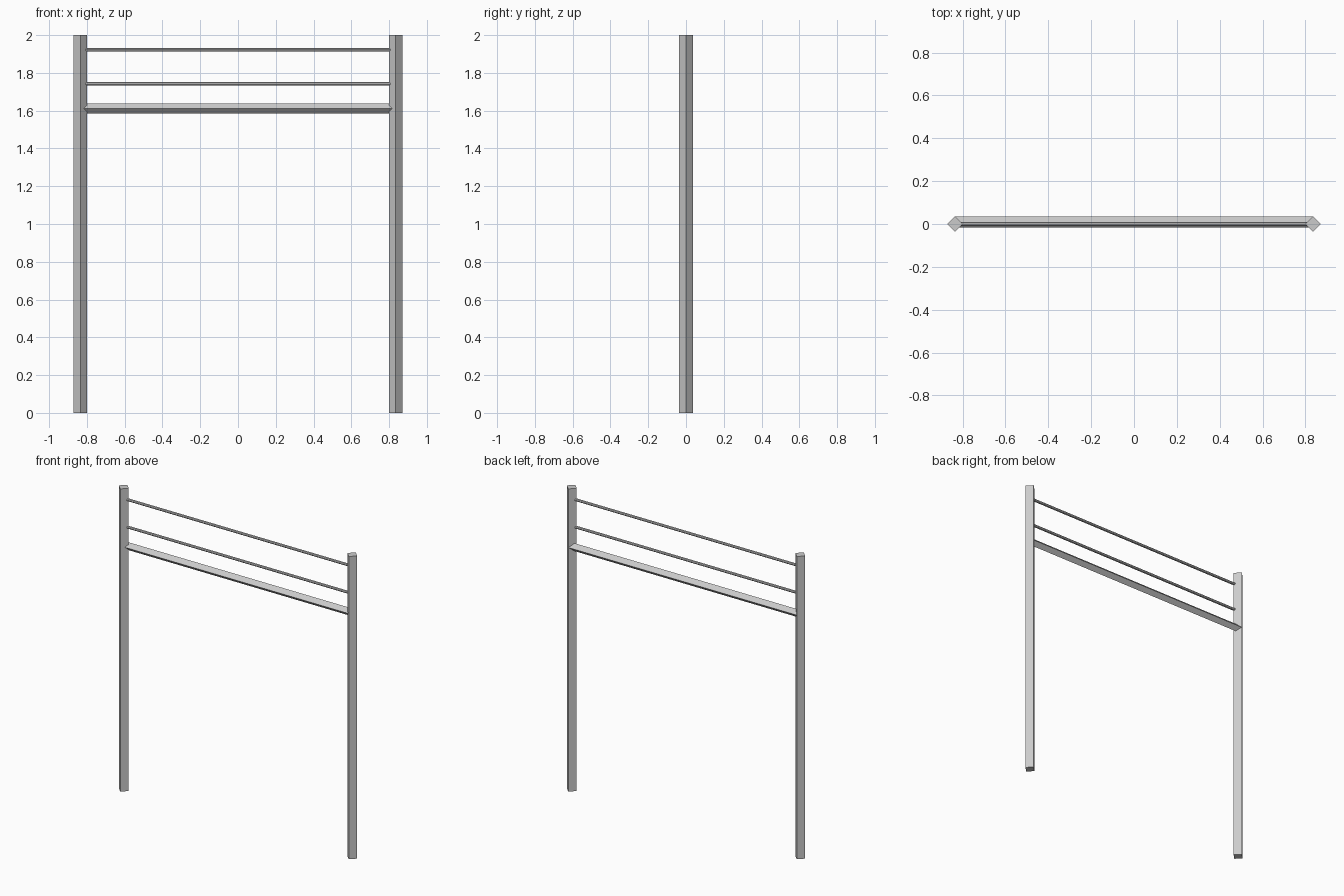
import bpy, math

if "Cube" in bpy.data.objects:
    bpy.data.objects.remove(bpy.data.objects["Cube"])

def bar(name, loc, radius, length, sides, along_x=False):
    # prism with corners pointing along the axes
    bpy.ops.mesh.primitive_cylinder_add(vertices=sides, radius=radius, depth=length, location=loc,
                                        rotation=(0, math.pi / 2 if along_x else 0, 0))
    bpy.context.object.name = name

# upright posts, square section turned 45 degrees
for side, x in (("left", -0.835), ("right", 0.835)):
    bar(side + "_post", (x, 0, 1), 0.036, 2, 4)

# main crossbar, square section on edge
bar("crossbar", (0, 0.009, 1.612), 0.026, 1.67, 4, True)

# thin upper rails
for name, z in (("middle_rail", 1.742), ("top_rail", 1.923)):
    bar(name, (0, 0, z), 0.009, 1.67, 8, True)
